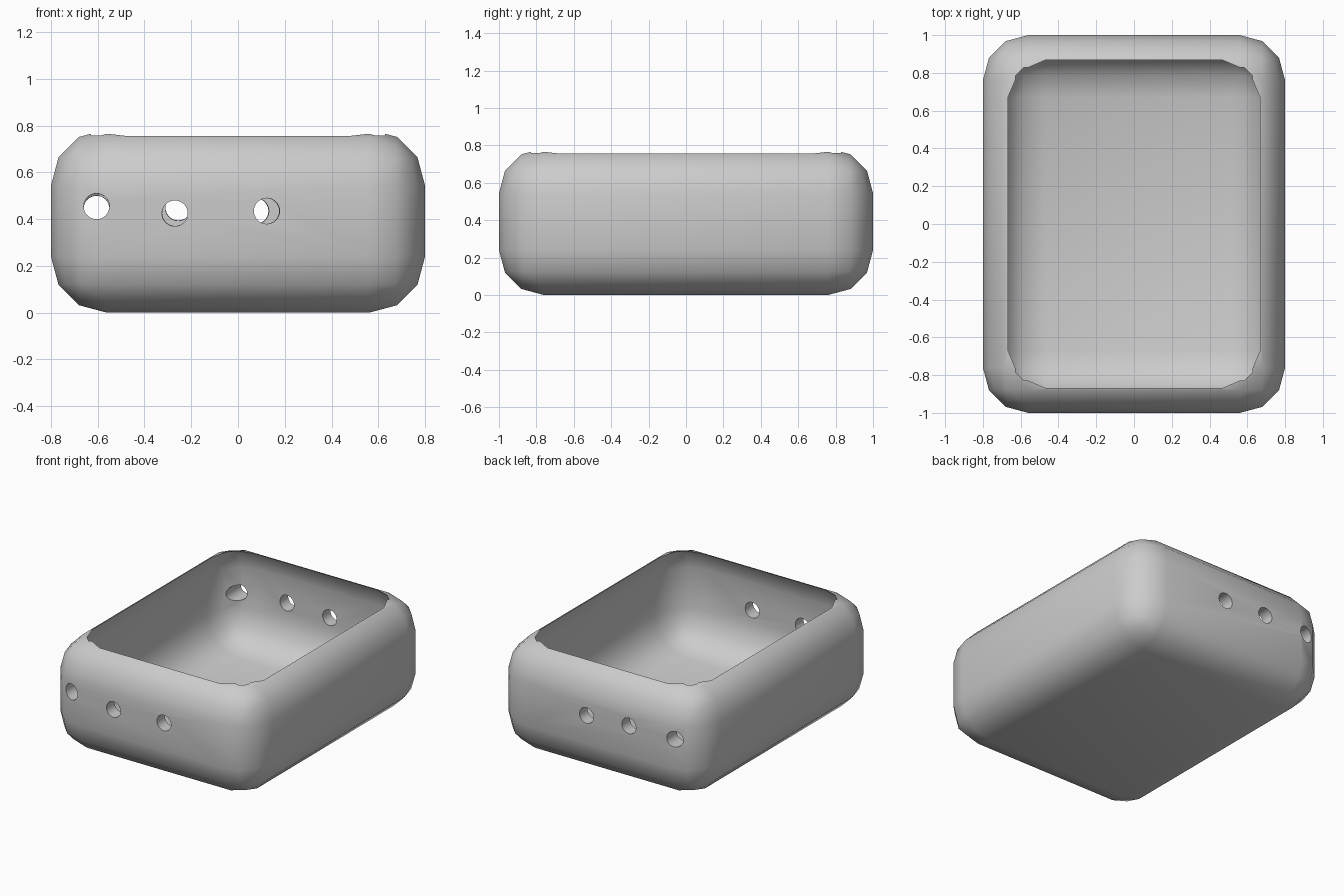
import bpy
import bmesh
import math
from mathutils import Vector

cube = bpy.data.objects.get("Cube")
if cube:
    bpy.data.objects.remove(cube, do_unlink=True)

BEVEL = 0.24
HOLE_RADIUS = 0.055

grey = bpy.data.materials.new("plain_grey")
grey.use_nodes = True
grey.diffuse_color = (0.6, 0.6, 0.6, 1)
grey.node_tree.nodes["Principled BSDF"].inputs["Base Color"].default_value = (0.6, 0.6, 0.6, 1)


def add_object(name, bm):
    bmesh.ops.recalc_face_normals(bm, faces=bm.faces)
    mesh = bpy.data.meshes.new(name)
    bm.to_mesh(mesh)
    bm.free()
    mesh.materials.append(grey)
    obj = bpy.data.objects.new(name, mesh)
    bpy.context.collection.objects.link(obj)
    return obj


def rounded_box(name, half_x, half_y, bottom, top):
    bm = bmesh.new()
    bmesh.ops.create_cube(bm, size=2)
    for v in bm.verts:
        v.co = (v.co.x * half_x, v.co.y * half_y, top if v.co.z > 0 else bottom)
    bmesh.ops.bevel(bm, geom=bm.edges[:], offset=BEVEL, segments=3,
                    profile=0.5, affect='EDGES')
    return add_object(name, bm)


def rod(name, start, end):
    start, end = Vector(start), Vector(end)
    bm = bmesh.new()
    bmesh.ops.create_cone(bm, cap_ends=True, segments=32, radius1=HOLE_RADIUS,
                          radius2=HOLE_RADIUS, depth=(end - start).length * 1.2)
    obj = add_object(name, bm)
    turn = (end - start).to_track_quat('Z', 'Y').to_matrix().to_4x4()
    turn.translation = (start + end) / 2
    obj.data.transform(turn)
    return obj


def cut(target, cutter):
    cutter.hide_render = True
    mod = target.modifiers.new("cut", 'BOOLEAN')
    mod.operation = 'DIFFERENCE'
    mod.solver = 'EXACT'
    mod.object = cutter
    bpy.context.view_layer.objects.active = target
    bpy.ops.object.modifier_apply(modifier=mod.name)
    bpy.data.objects.remove(cutter, do_unlink=True)


# Outer shell, hollowed by a rounded cavity that breaks through the top
tray = rounded_box("open_tray", 0.8, 1.0, 0.0, 0.784)
cut(tray, rounded_box("cavity", 0.71, 0.91, 0.09, 0.865))

# Three slightly slanted holes through the front and back walls
holes = [((-0.605, -1, 0.455), (-0.605, 1, 0.445)),
         ((-0.27, -1, 0.425), (-0.255, 1, 0.45)),
         ((0.123, -1, 0.435), (0.075, 1, 0.435))]
for start, end in holes:
    cut(tray, rod("hole_cutter", start, end))

# Soft facets with crisp rim and hole edges
bpy.ops.object.select_all(action='DESELECT')
tray.select_set(True)
bpy.context.view_layer.objects.active = tray
bpy.ops.object.shade_smooth_by_angle(angle=math.radians(30))
